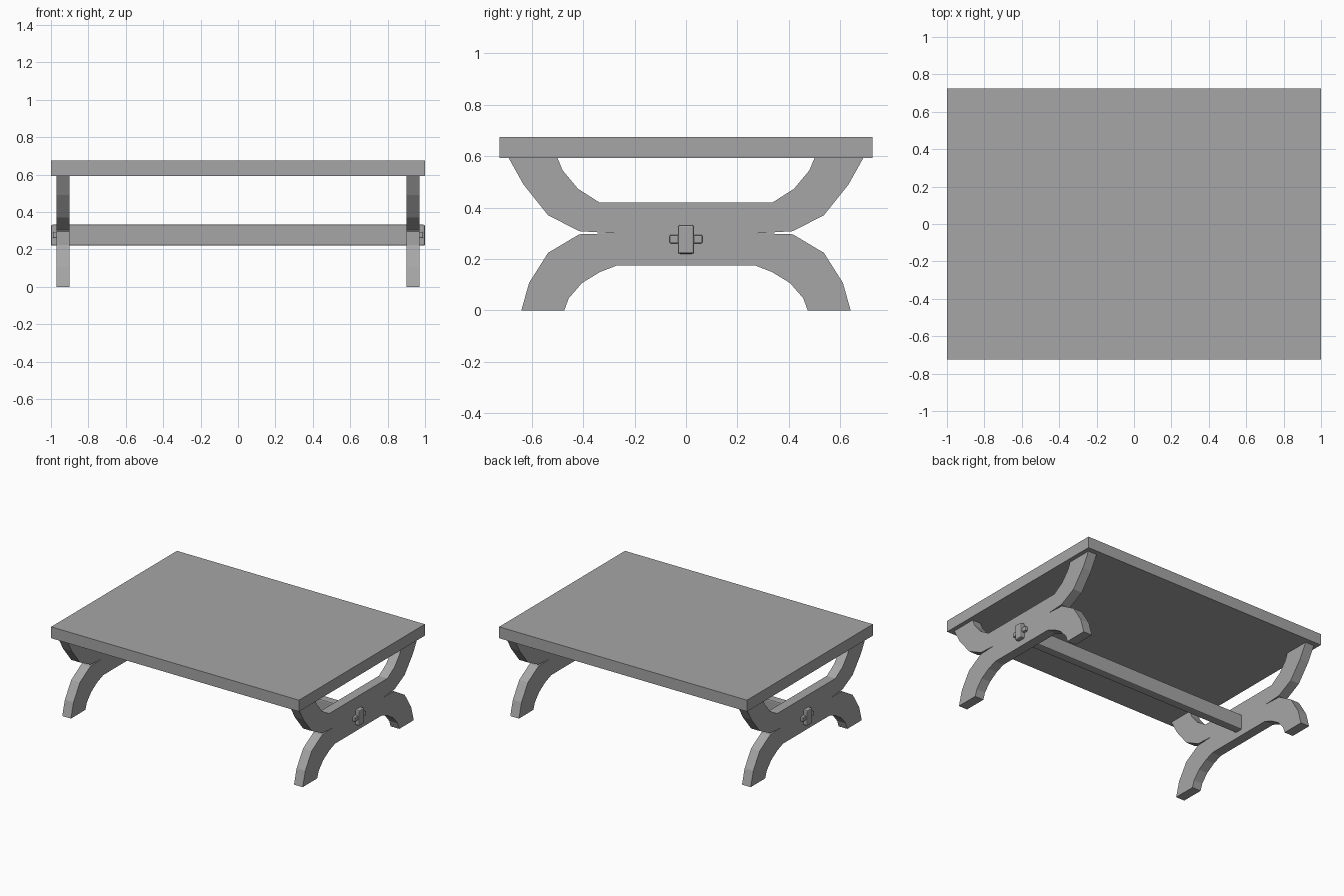
import bpy
import bmesh

cube = bpy.data.objects.get("Cube")
if cube:
    bpy.data.objects.remove(cube, do_unlink=True)

# Single plain grey finish
grey = bpy.data.materials.new("plain_grey")
grey.use_nodes = True
GREY = (0.38, 0.38, 0.38, 1)
grey.diffuse_color = GREY
grey.node_tree.nodes["Principled BSDF"].inputs["Base Color"].default_value = GREY


def finish(name, bm):
    bmesh.ops.recalc_face_normals(bm, faces=bm.faces[:])
    mesh = bpy.data.meshes.new(name)
    bm.to_mesh(mesh)
    bm.free()
    mesh.materials.append(grey)
    obj = bpy.data.objects.new(name, mesh)
    bpy.context.collection.objects.link(obj)
    return obj


def box(name, low, high, bevel=0):
    bm = bmesh.new()
    bmesh.ops.create_cube(bm, size=1)
    for v in bm.verts:
        v.co = [(a + b) / 2 + c * (b - a) for a, b, c in zip(low, high, v.co)]
    obj = finish(name, bm)
    if bevel:
        mod = obj.modifiers.new("soft_edges", "BEVEL")
        mod.width = bevel
        mod.segments = 2
    return obj


def arch(name, half, x0, x1):
    """Extrude a half outline of (y, z) points, mirrored across y = 0."""
    outline = half + [(-y, z) for y, z in reversed(half)]
    bm = bmesh.new()
    face = bm.faces.new([bm.verts.new((x0, y, z)) for y, z in outline])
    moved = bmesh.ops.extrude_face_region(bm, geom=[face])["geom"]
    verts = [g for g in moved if isinstance(g, bmesh.types.BMVert)]
    bmesh.ops.translate(bm, verts=verts, vec=(x1 - x0, 0, 0))
    # extrusion keeps the starting cap, so the solid is closed
    return finish(name, bm)


# Half outlines of the curved end frames
upper = [(0.28, 0.30), (0.415, 0.308), (0.536, 0.37), (0.632, 0.49), (0.69, 0.594),
         (0.50, 0.594), (0.48, 0.545), (0.42, 0.473), (0.337, 0.42)]
lower = [(0.28, 0.30), (0.415, 0.296), (0.536, 0.224), (0.61, 0.107), (0.64, 0),
         (0.473, 0), (0.456, 0.047), (0.405, 0.106), (0.335, 0.149), (0.268, 0.175)]

# Table top and long stretcher that passes through both frames
box("table_top", (-1, -0.725, 0.592), (1, 0.725, 0.675))
box("stretcher", (-1, -0.031, 0.22), (1, 0.031, 0.332), 0.008)

# End frames with a locking peg through each stretcher end
for side, s in (("left", 1), ("right", -1)):
    arch(side + "_upper_cradle", upper, s * 0.90, s * 0.97)
    arch(side + "_lower_legs", lower, s * 0.90, s * 0.97)
    x0, x1 = sorted((s * 0.962, s * 0.99))
    box(side + "_locking_peg", (x0, -0.064, 0.26), (x1, 0.064, 0.294), 0.006)
